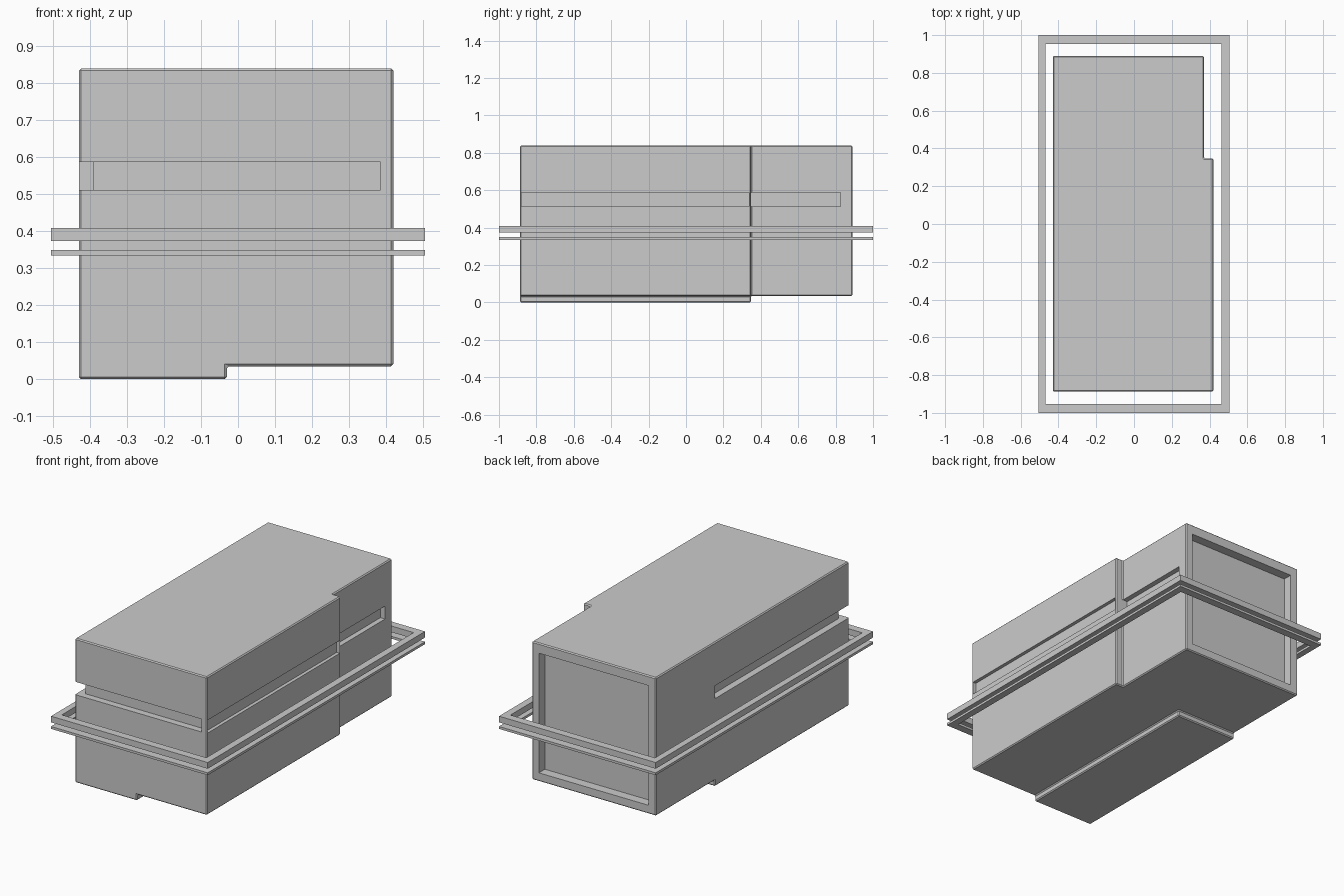
import bpy, bmesh

if "Cube" in bpy.data.objects:
    bpy.data.objects.remove(bpy.data.objects["Cube"])


def prism(name, outline, z0, z1):
    """Extrude a flat outline (x, y points) from z0 up to z1."""
    bm = bmesh.new()
    face = bm.faces.new([bm.verts.new((x, y, z0)) for x, y in outline])
    top = bmesh.ops.extrude_face_region(bm, geom=[face])["geom"]
    verts = [v for v in top if isinstance(v, bmesh.types.BMVert)]
    bmesh.ops.translate(bm, verts=verts, vec=(0, 0, z1 - z0))
    bmesh.ops.recalc_face_normals(bm, faces=bm.faces[:])
    mesh = bpy.data.meshes.new(name)
    bm.to_mesh(mesh)
    bm.free()
    ob = bpy.data.objects.new(name, mesh)
    bpy.context.collection.objects.link(ob)
    return ob


def box(name, x0, x1, y0, y1, z0, z1):
    return prism(name, [(x0, y0), (x1, y0), (x1, y1), (x0, y1)], z0, z1)


def apply(ob, mod):
    bpy.context.view_layer.objects.active = ob
    bpy.ops.object.modifier_apply(modifier=mod.name)


def cut(ob, *limits):
    """Subtract a box from an object."""
    cutter = box("cutter", *limits)
    cutter.hide_render = True
    mod = ob.modifiers.new("cut", 'BOOLEAN')
    mod.operation = 'DIFFERENCE'
    mod.solver = 'EXACT'
    mod.object = cutter
    apply(ob, mod)
    bpy.data.objects.remove(cutter)


# Main body with the right side stepped in at the back
LEFT, RIGHT, REAR_RIGHT = -0.43, 0.42, 0.37
FRONT, STEP, BACK = -0.887, 0.347, 0.89
body = prism("body", [(LEFT, FRONT), (RIGHT, FRONT), (RIGHT, STEP),
                      (REAR_RIGHT, STEP), (REAR_RIGHT, BACK), (LEFT, BACK)], 0, 0.84)

# Raise the underside, leaving a low foot at the front left
cut(body, -0.03, 1, -1.5, 1.5, -1, 0.035)
cut(body, -1, 1, STEP, 1.5, -1, 0.035)

# Small chamfer on the outer edges
bevel = body.modifiers.new("chamfer", 'BEVEL')
bevel.width = 0.006
bevel.segments = 1
bevel.limit_method = 'ANGLE'
apply(body, bevel)

# Slots around the front, left and right sides
Z0, Z1 = 0.512, 0.587
cut(body, -1, 0.385, -1.5, FRONT + 0.04, Z0, Z1)
cut(body, -1, LEFT + 0.04, -1.5, STEP, Z0, Z1)
cut(body, RIGHT - 0.02, 1, FRONT + 0.008, STEP - 0.01, Z0, Z1)
cut(body, REAR_RIGHT - 0.03, REAR_RIGHT + 0.02, STEP, 0.825, Z0, Z1)

# Recessed back panel
cut(body, -0.38, 0.325, BACK - 0.055, 1.5, 0.085, 0.782)

# Two rectangular frames around the body
for name, z0, z1 in (("upper_frame", 0.373, 0.409), ("lower_frame", 0.335, 0.349)):
    frame = box(name, -0.505, 0.505, -1, 1, z0, z1)
    cut(frame, -0.468, 0.464, -0.954, 0.954, 0, 1)
